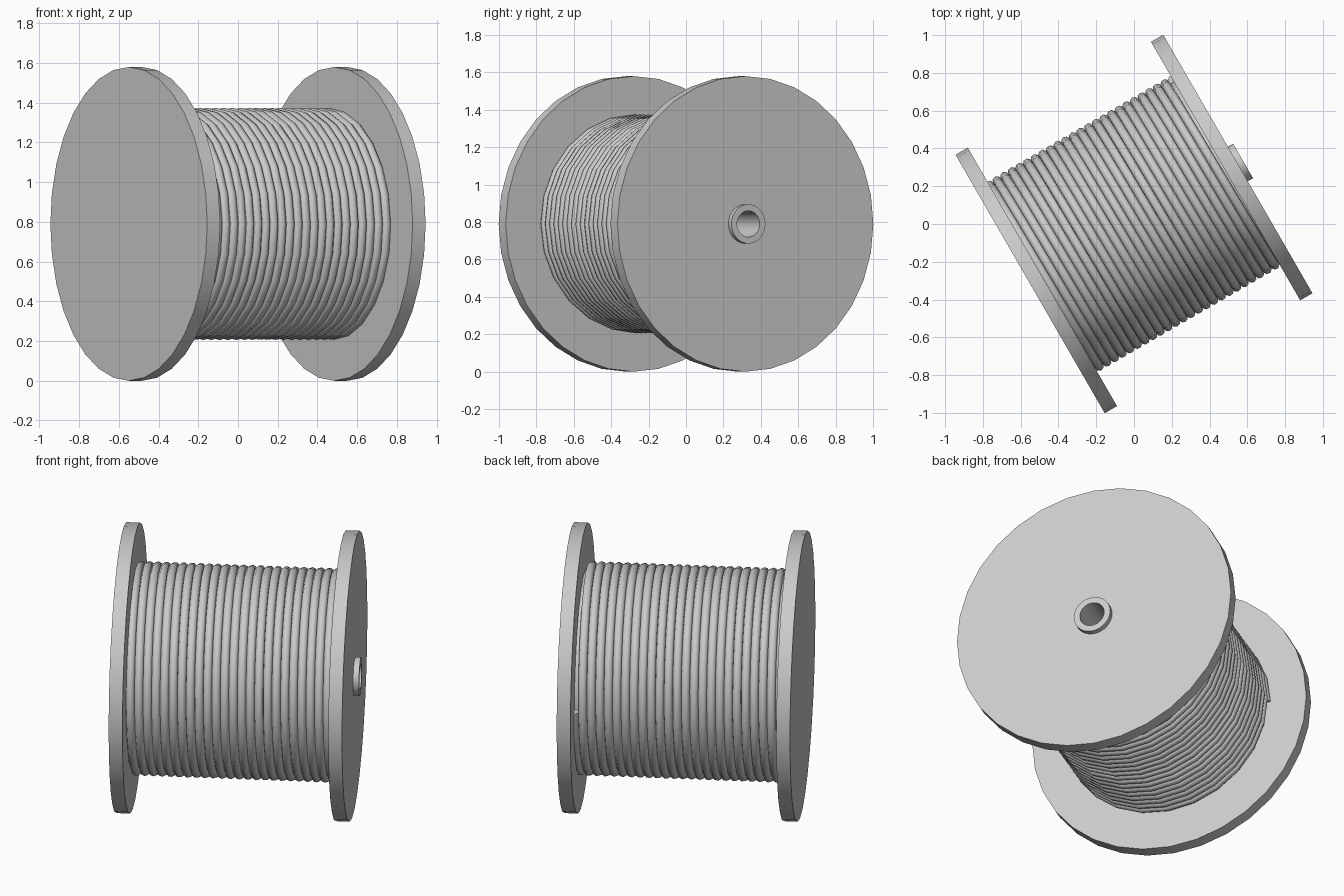
import bpy, bmesh, math
from mathutils import Matrix

if "Cube" in bpy.data.objects:
    bpy.data.objects.remove(bpy.data.objects["Cube"])

AXIS_Z = 0.79                       # height of the spool axis
FRAME = Matrix.Translation((0, 0, AXIS_Z)) @ Matrix.Rotation(math.radians(30), 4, 'Z')


def lathe(name, profile, closed, sides=32):
    """Spin an (axial, radius) profile around the local X axis."""
    bm = bmesh.new()
    verts = [bm.verts.new((a, 0, r)) for a, r in profile]
    pairs = list(zip(verts, verts[1:] + verts[:1])) if closed else list(zip(verts, verts[1:]))
    edges = [bm.edges.new(p) for p in pairs]
    bmesh.ops.spin(bm, geom=verts + edges, cent=(0, 0, 0), axis=(1, 0, 0),
                   angle=2 * math.pi, steps=sides)
    bmesh.ops.remove_doubles(bm, verts=bm.verts, dist=1e-4)
    bmesh.ops.recalc_face_normals(bm, faces=bm.faces)
    mesh = bpy.data.meshes.new(name)
    bm.to_mesh(mesh)
    bm.free()
    obj = bpy.data.objects.new(name, mesh)
    bpy.context.collection.objects.link(obj)
    obj.matrix_world = FRAME
    bpy.ops.object.select_all(action='DESELECT')
    obj.select_set(True)
    bpy.context.view_layer.objects.active = obj
    bpy.ops.object.shade_smooth_by_angle(angle=math.radians(30))
    return obj


R, INNER, OUTER = 0.79, 0.56, 0.635

# Closed flange, and the flange pierced by the spindle tube
lathe("closed_flange", [(-OUTER, 0), (-OUTER, R), (-INNER, R), (-INNER, 0)], False)
lathe("bored_flange", [(INNER, 0.09), (INNER, R), (OUTER, R), (OUTER, 0.09)], True)

# Hollow spindle tube poking out of one side
lathe("spindle_tube", [(-INNER, 0.07), (-INNER, 0.105), (0.667, 0.105), (0.667, 0.07)], True)

# Drum under the winding
lathe("drum", [(-INNER, 0.545), (INNER, 0.545)], False, 24)

# Cable wound as one helix between the flanges
TURNS, STEPS, COIL_R, WIRE_R = 24, 24, 0.56, 0.025
curve = bpy.data.curves.new("wound_cable", 'CURVE')
curve.dimensions = '3D'
curve.bevel_depth = WIRE_R
curve.bevel_resolution = 2
curve.use_fill_caps = True
spline = curve.splines.new('POLY')
count = TURNS * STEPS
spline.points.add(count)
for i, p in enumerate(spline.points):
    t = 2 * math.pi * i / STEPS
    x = -INNER + 2 * INNER * i / count
    p.co = (x, COIL_R * math.cos(t), COIL_R * math.sin(t), 1)
cable = bpy.data.objects.new("wound_cable", curve)
bpy.context.collection.objects.link(cable)
cable.matrix_world = FRAME
